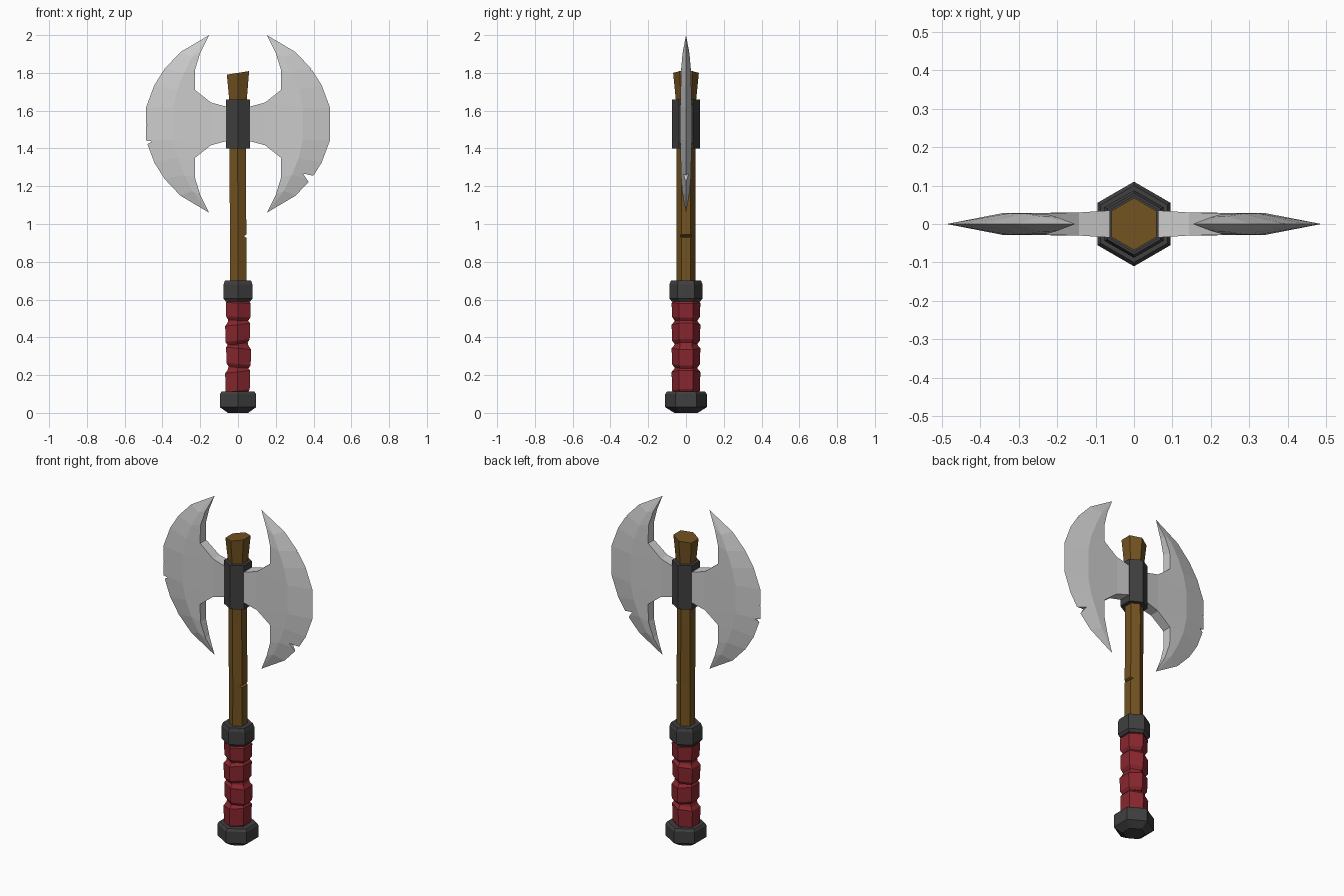
import bpy, bmesh
from math import sin, cos, pi

if "Cube" in bpy.data.objects:
    bpy.data.objects.remove(bpy.data.objects["Cube"])


def material(name, rgb):
    m = bpy.data.materials.new(name)
    m.diffuse_color = (*rgb, 1)
    m.use_nodes = True
    m.node_tree.nodes["Principled BSDF"].inputs["Base Color"].default_value = m.diffuse_color
    return m


WOOD = material("wood", (0.17, 0.085, 0.015))
LEATHER = material("red_leather", (0.25, 0.02, 0.028))
IRON = material("dark_iron", (0.05, 0.05, 0.05))


def finish(name, bm, mat=None):
    bmesh.ops.recalc_face_normals(bm, faces=bm.faces)
    me = bpy.data.meshes.new(name)
    bm.to_mesh(me)
    bm.free()
    ob = bpy.data.objects.new(name, me)
    bpy.context.collection.objects.link(ob)
    if mat:
        me.materials.append(mat)
    return ob


def hex_lathe(name, rings, mat):
    """Six-sided column; each ring is (z, radius, x shift, tilt)."""
    bm = bmesh.new()
    loops = []
    for z, r, *extra in rings:
        dx, tilt = extra if extra else (0, 0)
        pts = [(r * cos(pi / 2 + k * pi / 3), r * sin(pi / 2 + k * pi / 3)) for k in range(6)]
        loops.append([bm.verts.new((x + dx, y, z + tilt * x)) for x, y in pts])
    for a, b in zip(loops, loops[1:]):
        for k in range(6):
            j = (k + 1) % 6
            bm.faces.new((a[k], a[j], b[j], b[k]))
    bm.faces.new(loops[0])
    bm.faces.new(loops[-1])
    return finish(name, bm, mat)


def notch(target, tri):
    """Cut a triangular nick, given as x-z points, through the target."""
    bm = bmesh.new()
    a, b = [[bm.verts.new((x, y, z)) for x, z in tri] for y in (-0.2, 0.2)]
    bm.faces.new(a)
    bm.faces.new(b)
    for k in range(3):
        j = (k + 1) % 3
        bm.faces.new((a[k], a[j], b[j], b[k]))
    cutter = finish("nick_cutter", bm)
    cutter.hide_render = True
    mod = target.modifiers.new("nick", 'BOOLEAN')
    mod.operation = 'DIFFERENCE'
    mod.solver = 'EXACT'
    mod.object = cutter
    bpy.context.view_layer.objects.active = target
    bpy.ops.object.modifier_apply(modifier=mod.name)
    bpy.data.objects.remove(cutter)


# Handle parts
hex_lathe("pommel", [(0, 0.062), (0.03, 0.11), (0.1, 0.11), (0.113, 0.1)], IRON)
hex_lathe("grip_collar", [(0.59, 0.075), (0.605, 0.088), (0.68, 0.088), (0.7, 0.08)], IRON)
hex_lathe("head_collar", [(1.4, 0.074), (1.66, 0.074)], IRON)
shaft = hex_lathe("shaft", [(0.55, 0.05), (0.95, 0.05, 0.001, 0), (1.3, 0.05, -0.002, 0),
                            (1.62, 0.05), (1.8, 0.068, 0, 0.16)], WOOD)
notch(shaft, [(0.06, 0.955), (0.031, 0.935), (0.06, 0.92)])

# Leather grip: four bulging wraps, alternately tilted
rings = []
for z0, z1, dx, tilt in [(0.1, 0.235, -0.002, 0.12), (0.24, 0.36, 0.003, -0.1),
                         (0.365, 0.485, -0.002, 0.12), (0.49, 0.6, 0.001, -0.04)]:
    rings += [(z0, 0.061, dx, tilt), (z0 + 0.018, 0.074, dx, tilt),
              (z1 - 0.018, 0.076, dx, tilt), (z1, 0.061, dx, tilt)]
hex_lathe("leather_grip", rings, LEATHER)

# Blade rows, upper half: (x, height from centre, half thickness)
CZ = 1.53
TIP = (0.153, 0.47, 0)
INNER = [(0.2, 0.375, 0.018), (0.228, 0.285, 0.026), (0.228, 0.18, 0.028), (0.143, 0.113, 0.03)]
RIDGE = [(0.243, 0.355, 0.02), (0.285, 0.27, 0.027), (0.322, 0.18, 0.028), (0.343, 0.085, 0.028)]
EDGE = [(0.305, 0.38, 0), (0.388, 0.292, 0), (0.443, 0.205, 0), (0.487, 0.087, 0)]
ROOT = (0.05, 0.088, 0.036)


def blade(name, side):
    bm = bmesh.new()

    def full(row):
        return row + [(x, -h, t) for x, h, t in reversed(row)]

    inner = full([TIP] + INNER + [ROOT])
    body = full([TIP] + INNER)
    ridge = full([TIP] + RIDGE)
    edge = full([TIP] + EDGE)

    def add(pts):
        bm.faces.new([bm.verts.new(p) for p in pts])

    for s in (-1, 1):
        def P(p):
            return (side * p[0], s * p[2], CZ + p[1])
        for a, b in ((body, ridge), (ridge, edge)):
            for k in range(len(a) - 1):
                quad = [a[k], a[k + 1], b[k + 1], b[k]]
                add([P(p) for p in dict.fromkeys(quad)])
        # neck between the body and the haft
        add([P(p) for p in (inner[4], inner[5], inner[6], inner[7])])
    # inner rim, including the hidden root end
    for p, q in zip(inner, inner[1:]):
        pts = [(side * v[0], s * v[2], CZ + v[1]) for v, s in ((p, -1), (q, -1), (q, 1), (p, 1))]
        add(list(dict.fromkeys(pts)))
    bmesh.ops.remove_doubles(bm, verts=bm.verts, dist=0.0005)
    return finish(name, bm)


right = blade("right_blade", 1)
left = blade("left_blade", -1)

# Battle damage along the cutting edges
notch(right, [(0.344, 1.267), (0.44, 1.247), (0.40, 1.185)])
notch(right, [(0.385, 1.815), (0.40, 1.84), (0.42, 1.80)])
notch(left, [(-0.455, 1.437), (-0.51, 1.446), (-0.51, 1.405)])
notch(left, [(-0.478, 1.525), (-0.5, 1.532), (-0.5, 1.516)])
